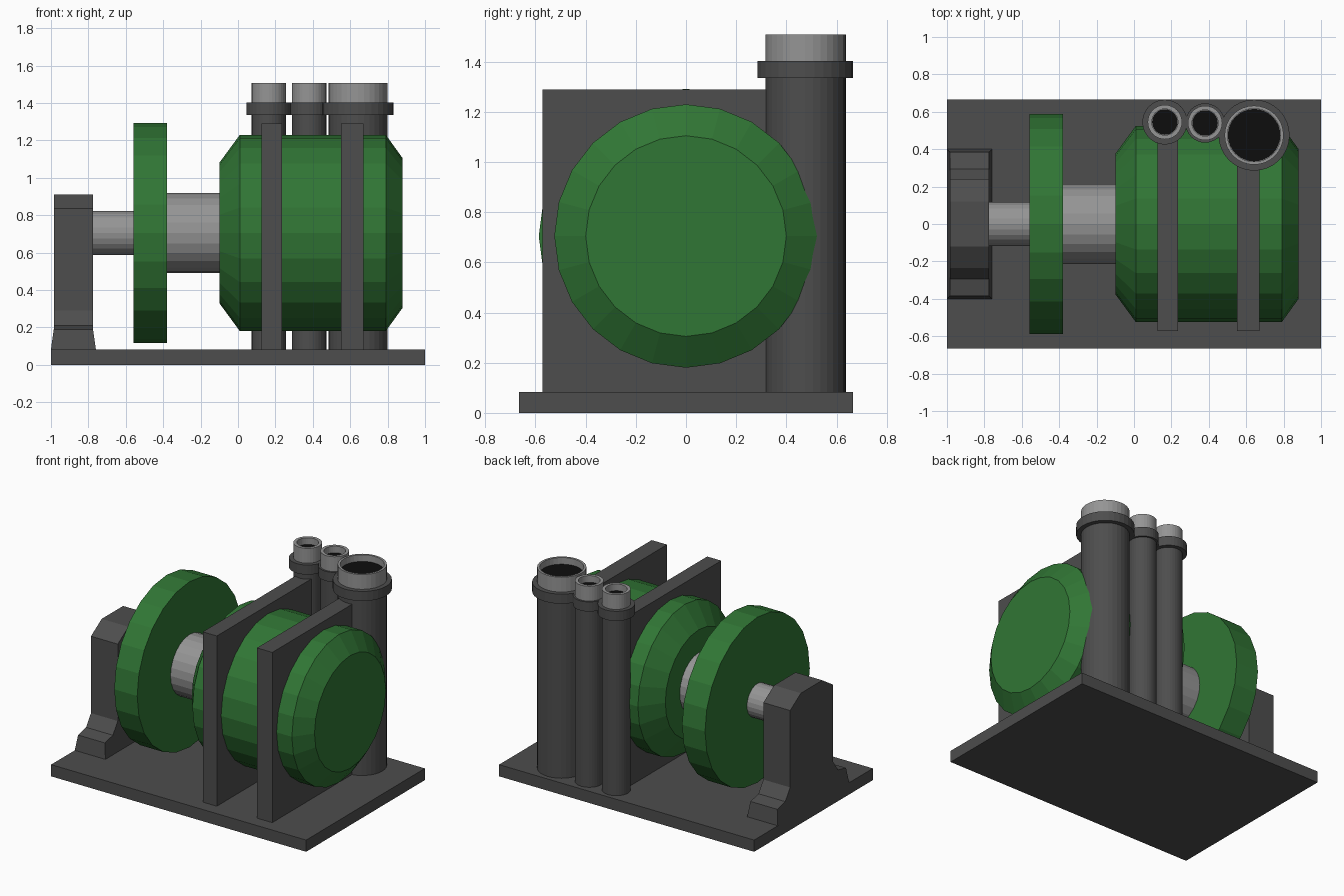
import bpy, bmesh, math

if "Cube" in bpy.data.objects:
    bpy.data.objects.remove(bpy.data.objects["Cube"])


def material(name, rgb):
    m = bpy.data.materials.new(name)
    m.diffuse_color = (*rgb, 1)
    m.use_nodes = True
    m.node_tree.nodes["Principled BSDF"].inputs["Base Color"].default_value = m.diffuse_color
    return m


DARK = material("dark_grey", (0.075, 0.075, 0.075))
STEEL = material("steel", (0.30, 0.30, 0.30))
GREEN = material("green", (0.03, 0.18, 0.035))
BLACK = material("black", (0.004, 0.004, 0.004))


def finish(name, bm, mat):
    bmesh.ops.recalc_face_normals(bm, faces=bm.faces)
    me = bpy.data.meshes.new(name)
    bm.to_mesh(me)
    bm.free()
    me.materials.append(mat)
    ob = bpy.data.objects.new(name, me)
    bpy.context.collection.objects.link(ob)
    return ob


def box(name, x0, x1, y0, y1, z0, z1, mat):
    bm = bmesh.new()
    bmesh.ops.create_cube(bm, size=1)
    for v in bm.verts:
        v.co = (x0 if v.co.x < 0 else x1, y0 if v.co.y < 0 else y1,
                z0 if v.co.z < 0 else z1)
    return finish(name, bm, mat)


def lathe(name, profile, mat, axis, centre, sides):
    """Revolve (position, radius) pairs about an axis, capping both ends."""
    bm = bmesh.new()
    rings = []
    for p, r in profile:
        ring = []
        for i in range(sides):
            a = 2 * math.pi * i / sides
            u, w = r * math.cos(a), r * math.sin(a)
            co = (p, centre[0] + u, centre[1] + w) if axis == 'X' else \
                 (centre[0] + u, centre[1] + w, p)
            ring.append(bm.verts.new(co))
        rings.append(ring)
    for a, b in zip(rings, rings[1:]):
        for i in range(sides):
            j = (i + 1) % sides
            bm.faces.new((a[i], a[j], b[j], b[i]))
    bm.faces.new(rings[0])
    bm.faces.new(rings[-1])
    return finish(name, bm, mat)


# Base plate
TOP = 0.083
box("base_plate", -1, 1, -0.665, 0.665, 0, TOP, DARK)

# Bearing pedestal: mirrored half profile (y, z, x flare) across the shaft
half = [(0.40, TOP, 0.015), (0.385, 0.19, 0), (0.295, 0.21, 0),
        (0.24, 0.29, 0), (0.24, 0.835, 0), (0.12, 0.912, 0)]
outline = half + [(-y, z, f) for y, z, f in reversed(half)]
bm = bmesh.new()
left = [bm.verts.new((-0.985 - f, y, z)) for y, z, f in outline]
right = [bm.verts.new((-0.775 + f, y, z)) for y, z, f in outline]
n, h = len(outline), len(half)
for i in range(n):
    j = (i + 1) % n
    bm.faces.new((left[i], left[j], right[j], right[i]))
for side in (left, right):
    # side faces split where the foot flare begins
    bm.faces.new((side[0], side[1], side[n - 2], side[n - 1]))
    bm.faces.new(side[1:n - 1])
finish("bearing_pedestal", bm, DARK)

# Shaft, flywheel and drum
AXLE = (0, 0.705)
lathe("thin_shaft", [(-0.80, 0.117), (-0.55, 0.117)], STEEL, 'X', AXLE, 24)
lathe("flywheel", [(-0.56, 0.587), (-0.38, 0.587)], GREEN, 'X', AXLE, 24)
lathe("thick_shaft", [(-0.39, 0.213), (-0.09, 0.213)], STEEL, 'X', AXLE, 24)
lathe("drum", [(-0.10, 0.375), (0.01, 0.525), (0.79, 0.525), (0.88, 0.40)],
      GREEN, 'X', AXLE, 24)

# Drum support plates
for k, (x0, x1) in enumerate([(0.125, 0.235), (0.55, 0.67)], 1):
    box(f"support_plate_{k}", x0, x1, -0.573, 0.50, TOP, 1.29, DARK)

# Standing pipes: x, y, radius, bore, collar radius
pipes = [(0.165, 0.545, 0.092, 0.070, 0.12),
         (0.38, 0.54, 0.092, 0.070, 0.105),
         (0.642, 0.475, 0.158, 0.142, 0.19)]
for k, (x, y, r, bore, rc) in enumerate(pipes, 1):
    c = (x, y)
    lathe(f"pipe_{k}", [(TOP, r), (1.34, r)], DARK, 'Z', c, 32)
    lathe(f"pipe_collar_{k}", [(1.335, rc), (1.403, rc)], DARK, 'Z', c, 32)
    lathe(f"pipe_mouth_{k}", [(1.40, r), (1.508, r), (1.508, bore),
                              (1.46, bore)], STEEL, 'Z', c, 32)
    lathe(f"pipe_bore_{k}", [(1.455, bore - 0.002), (1.462, bore - 0.002)],
          BLACK, 'Z', c, 32)
